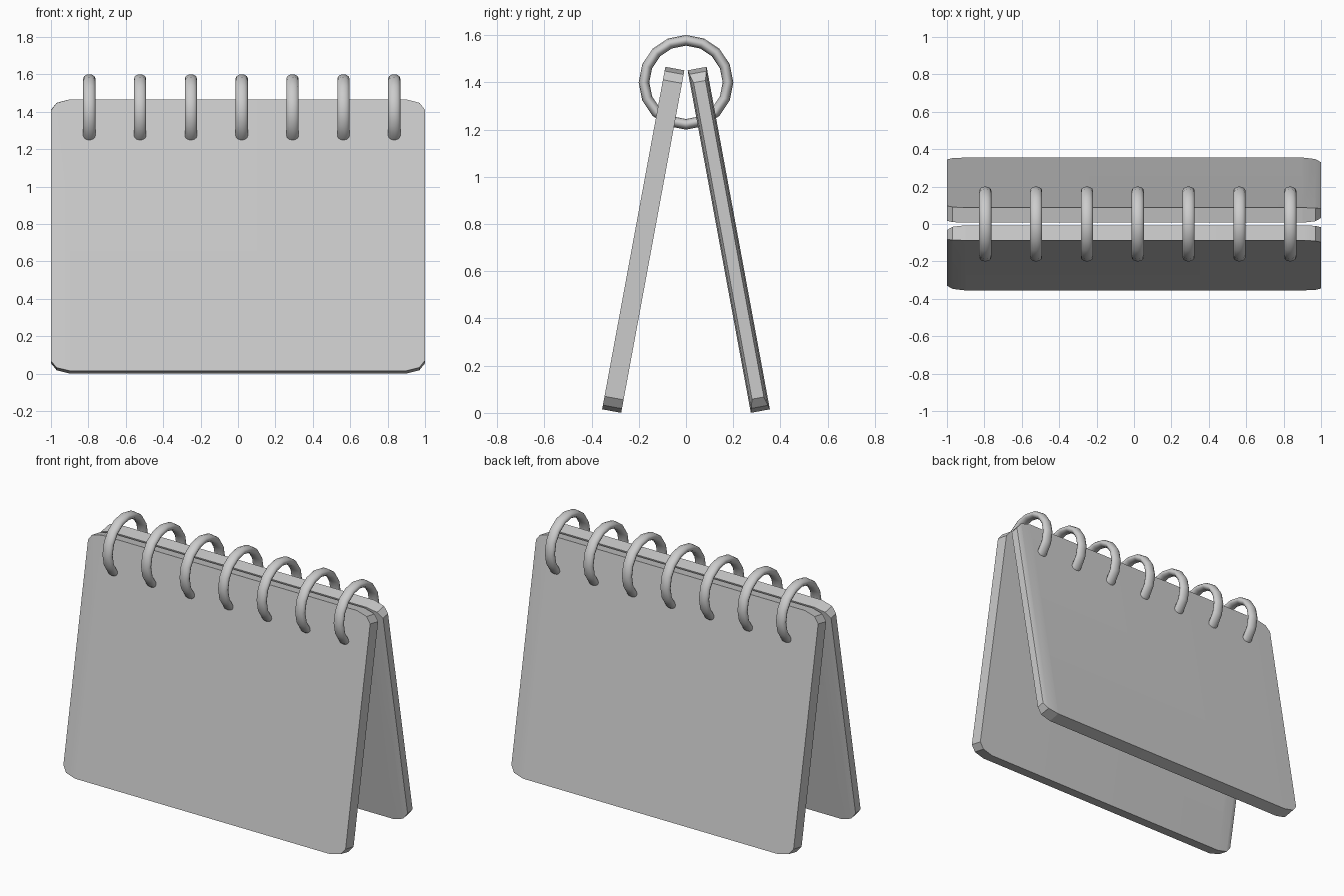
import bpy, bmesh, math
from mathutils import Vector

if "Cube" in bpy.data.objects:
    bpy.data.objects.remove(bpy.data.objects["Cube"])

LENGTH, THICK, TILT = 1.475, 0.082, math.radians(10.46)


def smooth(obj, angle):
    bpy.ops.object.select_all(action='DESELECT')
    obj.select_set(True)
    bpy.context.view_layer.objects.active = obj
    bpy.ops.object.shade_smooth_by_angle(angle=math.radians(angle))


# Leaning board: chamfered outline, one end slimmed by soft side bevels
def board(name, turn):
    h = LENGTH / 2
    corner = [(1.0, h - 0.056), (0.97, h - 0.018), (0.9, h)]
    top = corner + [(-x, z) for x, z in reversed(corner)]
    outline = top + [(x, -z) for x, z in reversed(top)]
    bm = bmesh.new()
    face = bm.faces.new([bm.verts.new((x, -THICK / 2, z)) for x, z in outline])
    ext = bmesh.ops.extrude_face_region(bm, geom=[face])
    bmesh.ops.translate(bm, vec=(0, THICK, 0),
                        verts=[g for g in ext['geom'] if isinstance(g, bmesh.types.BMVert)])
    for x in (0.9, 0.97):
        bmesh.ops.bisect_plane(bm, geom=bm.verts[:] + bm.edges[:] + bm.faces[:],
                               plane_co=(x, 0, 0), plane_no=(1, 0, 0))
    for v in bm.verts:
        if v.co.x > 0.99:
            v.co.y *= 0.62
        elif v.co.x > 0.95:
            v.co.y *= 0.88
    bmesh.ops.recalc_face_normals(bm, faces=bm.faces)
    mesh = bpy.data.meshes.new(name)
    bm.to_mesh(mesh)
    bm.free()
    obj = bpy.data.objects.new(name, mesh)
    bpy.context.collection.objects.link(obj)
    side = 1 if turn == 0 else -1
    obj.location = (0, side * 0.181, 0.733)
    obj.rotation_euler = (TILT, 0, turn)
    smooth(obj, 30)


board("back_board", 0)
board("front_board", math.pi)

# Binding rings through the top edge, slightly wider along x
for i in range(7):
    bpy.ops.mesh.primitive_torus_add(major_segments=16, minor_segments=12,
                                     major_radius=0.178, minor_radius=0.0225)
    ring = bpy.context.object
    ring.name = f"binding_ring_{i + 1}"
    ring.scale.z = 1.45
    ring.rotation_euler.y = math.pi / 2
    ring.location = (0.02 + (i - 3) * 0.2717, 0, 1.4)
    smooth(ring, 60)
